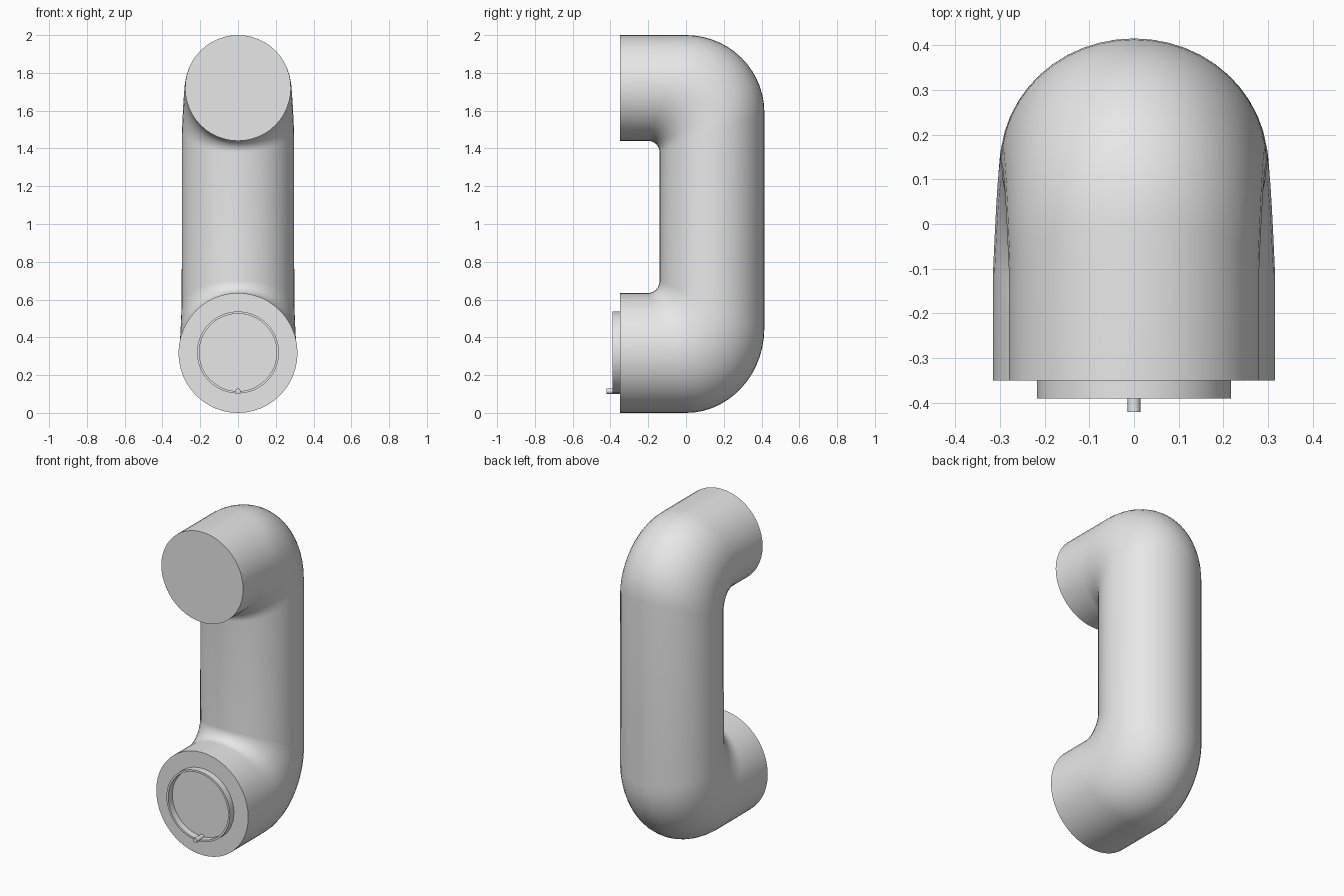
import bpy, bmesh
from math import sin, cos, pi, radians
from mathutils import Vector

cube = bpy.data.objects.get("Cube")
if cube:
    bpy.data.objects.remove(cube, do_unlink=True)

grey = bpy.data.materials.new("light_grey")
grey.use_nodes = True
grey.diffuse_color = (0.8, 0.8, 0.8, 1)
grey.node_tree.nodes["Principled BSDF"].inputs["Base Color"].default_value = (0.8, 0.8, 0.8, 1)

SIDES = 48
FRONT = -0.35


def finish(name, bm):
    bmesh.ops.recalc_face_normals(bm, faces=bm.faces[:])
    mesh = bpy.data.meshes.new(name)
    bm.to_mesh(mesh)
    bm.free()
    mesh.materials.append(grey)
    obj = bpy.data.objects.new(name, mesh)
    bpy.context.collection.objects.link(obj)
    bpy.ops.object.select_all(action='DESELECT')
    obj.select_set(True)
    bpy.context.view_layer.objects.active = obj
    bpy.ops.object.shade_smooth_by_angle(angle=radians(35))
    return obj


def loft(name, sections, cap=True, closed=False):
    """Skin elliptical rings, each given by centre, x radius and second radius vector."""
    bm = bmesh.new()
    rings = []
    for centre, width, axis in sections:
        angles = [2 * pi * i / SIDES for i in range(SIDES)]
        rings.append([bm.verts.new(centre + Vector((width * cos(a), 0, 0)) + axis * sin(a))
                      for a in angles])
    pairs = list(zip(rings, rings[1:]))
    if closed:
        pairs.append((rings[-1], rings[0]))
    for a, b in pairs:
        for i in range(SIDES):
            j = (i + 1) % SIDES
            bm.faces.new((a[i], a[j], b[j], b[i]))
    if cap:
        bm.faces.new(rings[0])
        bm.faces.new(rings[-1])
    return finish(name, bm)


def section(inner, outer, width):
    inner, outer = Vector((0, *inner)), Vector((0, *outer))
    return (inner + outer) / 2, width, (outer - inner) / 2


def bend(z_end, z_inner, direction, outer_rise, inner_rise, end_width, grip_width):
    """Arm end, then a bend from the arm into the upright grip."""
    result = [section((FRONT, z_inner), (FRONT, z_end), end_width)]
    steps = 14
    for i in range(steps + 1):
        t = i / steps
        a = t * pi / 2
        outer = (0.415 * sin(a), z_end - direction * outer_rise * (1 - cos(a)))
        inner = (-0.2 + 0.06 * sin(a), z_inner - direction * inner_rise * (1 - cos(a)))
        result.append(section(inner, outer, end_width + (grip_width - end_width) * t))
    return result


# Handle: earpiece arm, upright grip and wider mouthpiece arm in one tube
upper = bend(2.0, 1.44, 1, 0.41, 0.06, 0.28, 0.297)
lower = bend(0.0, 0.635, -1, 0.45, 0.065, 0.315, 0.298)
loft("handle", upper + lower[::-1])


def front_ring(y, z, radius):
    return Vector((0, y, z)), radius, Vector((0, 0, radius))


# Thin open collar on the mouthpiece
loft("mouthpiece_collar",
     [front_ring(y, 0.32, r) for y, r in
      ((FRONT + 0.005, 0.217), (-0.39, 0.217), (-0.39, 0.205), (FRONT + 0.005, 0.205))],
     cap=False, closed=True)

# Small pin at the bottom of the collar
loft("collar_pin", [front_ring(y, 0.115, 0.014) for y in (FRONT + 0.005, -0.42)])
